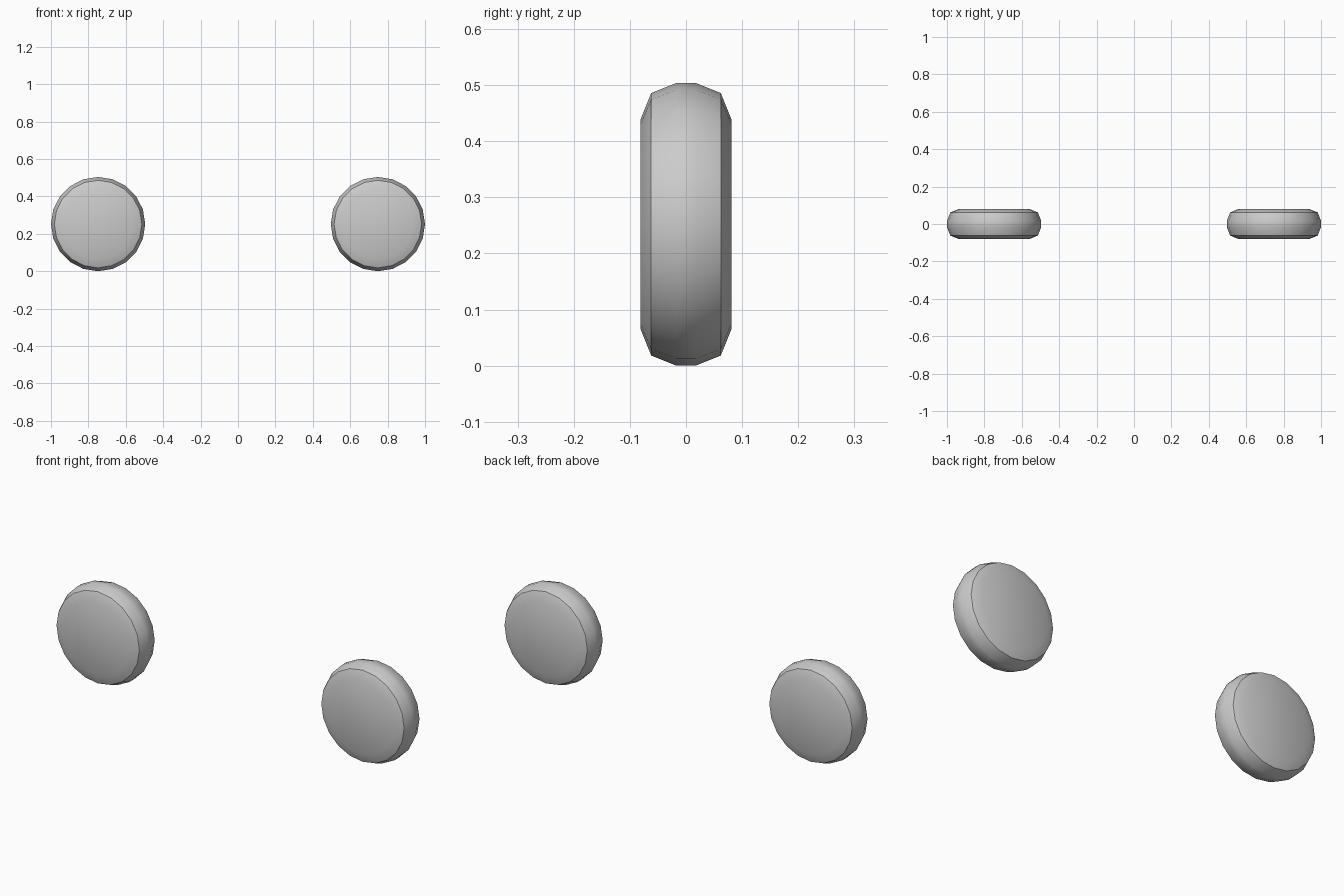
import bpy, bmesh, math

if "Cube" in bpy.data.objects:
    bpy.data.objects.remove(bpy.data.objects["Cube"])

SIDES = 20
RADIUS = 0.252
# Half cross-section mirrored over the wheel plane: (y, radius)
HALF = [(-0.081, 0.187), (-0.062, 0.234), (-0.017, RADIUS)]
PROFILE = HALF + [(-y, r) for y, r in reversed(HALF)]


def make_wheel(name, x):
    bm = bmesh.new()
    rings = []
    for y, r in PROFILE:
        rings.append([bm.verts.new((r * math.sin(2 * math.pi * i / SIDES), y,
                                    r * math.cos(2 * math.pi * i / SIDES)))
                      for i in range(SIDES)])
    # Tread bands
    for a, b in zip(rings, rings[1:]):
        for i in range(SIDES):
            j = (i + 1) % SIDES
            bm.faces.new((a[i], a[j], b[j], b[i]))
    # Flat side discs
    bm.faces.new(rings[0])
    bm.faces.new(rings[-1])
    bmesh.ops.recalc_face_normals(bm, faces=bm.faces)
    mesh = bpy.data.meshes.new(name)
    bm.to_mesh(mesh)
    bm.free()
    obj = bpy.data.objects.new(name, mesh)
    bpy.context.collection.objects.link(obj)
    obj.location = (x, 0, RADIUS)
    bpy.ops.object.select_all(action='DESELECT')
    obj.select_set(True)
    bpy.context.view_layer.objects.active = obj
    bpy.ops.object.shade_smooth_by_angle(angle=math.radians(30))


# Pair of wheels
make_wheel("left_wheel", RADIUS - 1)
make_wheel("right_wheel", 1 - RADIUS)
